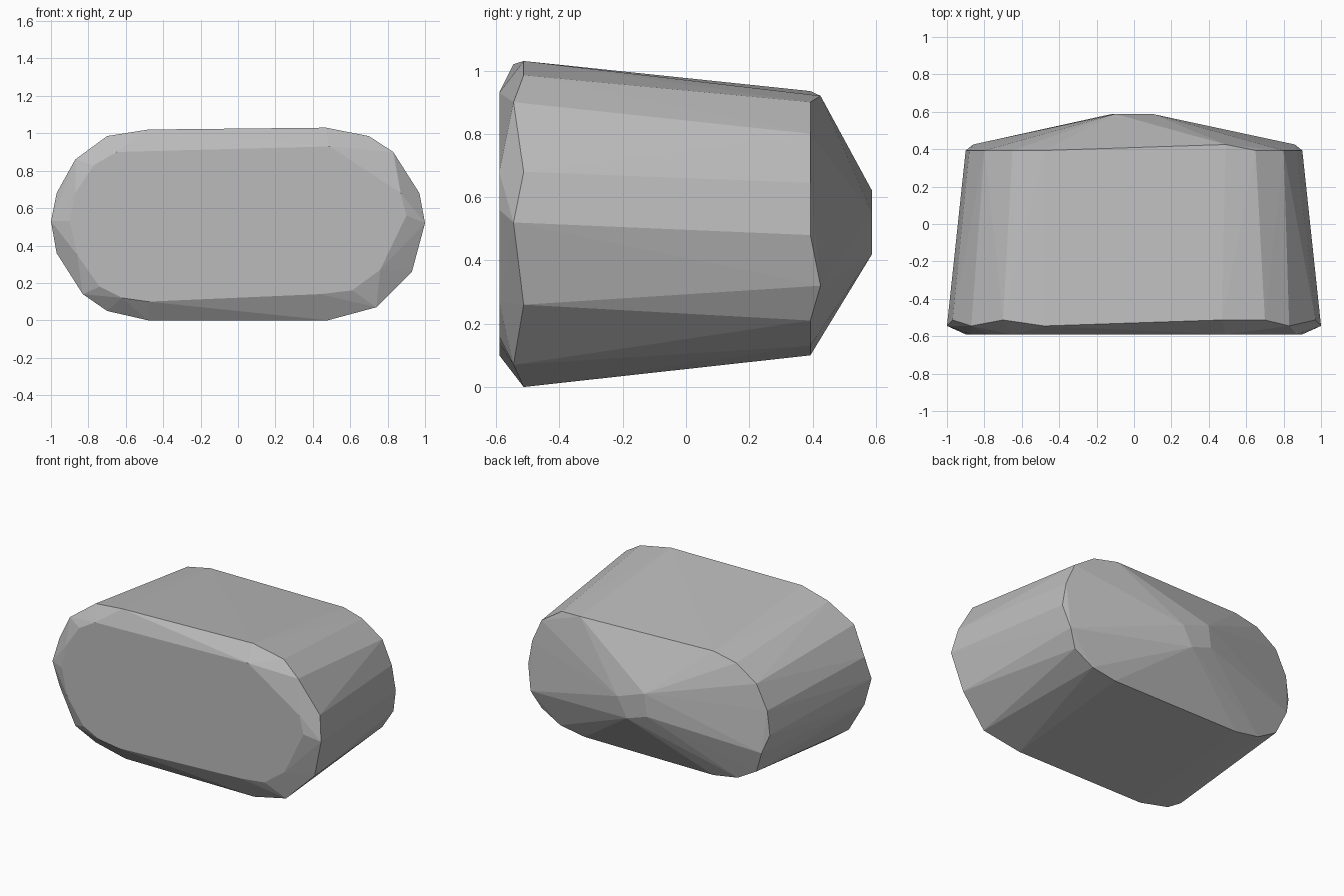
import bpy
import bmesh

# Remove the default cube
default_cube = bpy.data.objects.get("Cube")
if default_cube:
    bpy.data.objects.remove(default_cube, do_unlink=True)


def make_material(name, colour):
    material = bpy.data.materials.new(name)
    material.use_nodes = True
    material.diffuse_color = colour
    shader = material.node_tree.nodes["Principled BSDF"]
    shader.inputs["Base Color"].default_value = colour
    return material


def both_sides(points):
    """Repeat a profile of (x, z) points on the opposite side."""
    return points + [(-x, z) for x, z in points]


def add_section(mesh, depth, points):
    """Place a cross-section of (x, z) points at one depth."""
    for x, z in points:
        mesh.verts.new((x, depth, z))


def build_hull(name, sections, material):
    """Skin all the cross-sections with one faceted convex shell."""
    mesh = bmesh.new()
    for depth, points in sections:
        add_section(mesh, depth, points)
    result = bmesh.ops.convex_hull(mesh, input=mesh.verts[:])
    unused = set(result["geom_interior"] + result["geom_unused"])
    loose = [v for v in unused if isinstance(v, bmesh.types.BMVert)]
    bmesh.ops.delete(mesh, geom=loose, context="VERTS")
    bmesh.ops.dissolve_limit(mesh, angle_limit=0.002,
                             verts=mesh.verts[:], edges=mesh.edges[:])
    bmesh.ops.recalc_face_normals(mesh, faces=mesh.faces[:])
    data = bpy.data.meshes.new(name)
    mesh.to_mesh(data)
    mesh.free()
    data.materials.append(material)
    shell = bpy.data.objects.new(name, data)
    bpy.context.collection.objects.link(shell)
    return shell


# Flat front plate, slightly uneven around the rim
front_plate = [(-.65, .9), (.49, .93), (.87, .68), (.9, .56), (.76, .27),
               (.61, .16), (.44, .14), (-.48, .1), (-.62, .12),
               (-.74, .18), (-.86, .35), (-.9, .53), (-.87, .68),
               (-.77, .83)]

# Widest rim, whose corners alternate between two depths
rim_forward = [(-.48, 1.02), (.83, .9), (1, .52), (.74, .07),
               (-1, .53), (-.83, .14), (-.87, .86)]
rim_behind = [(.47, 1.03), (.97, .68), (.93, .26),
              (-.97, .36), (-.97, .68)]
rim_behind += both_sides([(.48, 0), (.7, .985)]) + [(-.7, .05)]

# Narrower back rim, again with two depths
back_rim = both_sides([(.65, .9), (.8, .8), (.9, .48),
                       (.8, .21), (.66, .13), (.48, .1)])
back_rim += [(-.48, .935), (.87, .645), (-.88, .64)]
back_corners = [(.49, .92), (.86, .32), (-.86, .36)]

# Small blunt tip
tip = [(.1, .55), (-.1, .62), (-.12, .47), (.03, .42)]

grey = make_material("plain_grey", (.5, .5, .5, 1))
build_hull("faceted_block", [
    (-.59, front_plate),
    (-.545, rim_forward),
    (-.513, rim_behind),
    (.393, back_rim),
    (.425, back_corners),
    (.588, tip),
], grey)
